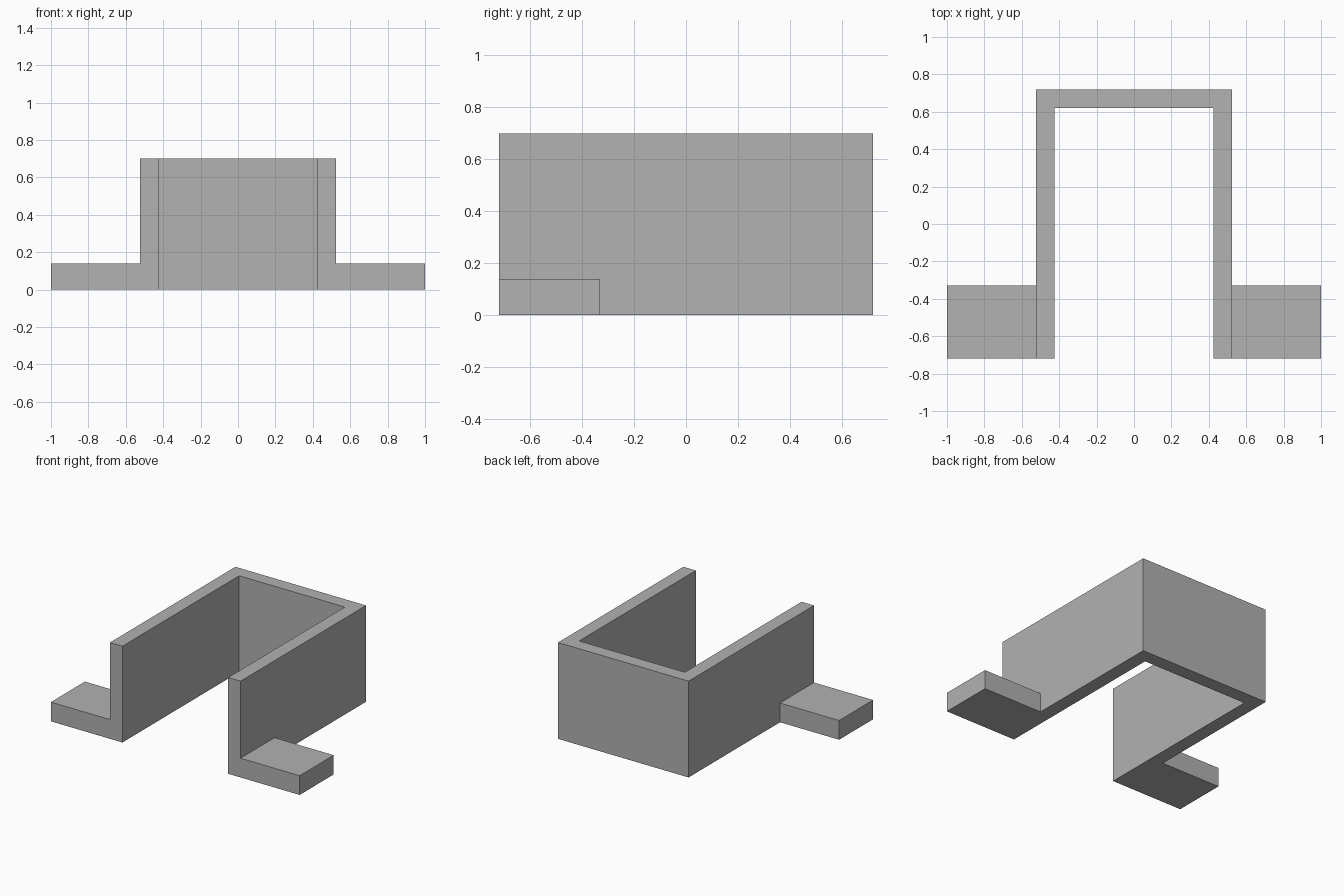
import bpy
import bmesh
import math

cube = bpy.data.objects.get("Cube")
if cube:
    bpy.data.objects.remove(cube, do_unlink=True)

# Main dimensions
INNER, OUTER, TIP = 0.425, 0.525, 1.0
FRONT, TAB_BACK, INNER_BACK, BACK = -0.72, -0.33, 0.62, 0.72
TAB_HEIGHT, WALL_HEIGHT = 0.14, 0.70

grey = bpy.data.materials.new("plain_grey")
grey.use_nodes = True
colour = (0.445, 0.445, 0.445, 1)
grey.diffuse_color = colour
grey.node_tree.nodes["Principled BSDF"].inputs["Base Color"].default_value = colour

bm = bmesh.new()


def add_quad(x0, x1, y0, y1):
    corners = [(x0, y0), (x1, y0), (x1, y1), (x0, y1)]
    return bm.faces.new([bm.verts.new((x, y, 0)) for x, y in corners])


def raise_faces(faces, height):
    result = bmesh.ops.extrude_face_region(bm, geom=faces)["geom"]
    bmesh.ops.translate(bm, vec=(0, 0, height),
                        verts=[g for g in result if isinstance(g, bmesh.types.BMVert)])
    return [g for g in result if isinstance(g, bmesh.types.BMFace)]


# Footprint: side walls, mounting tabs and back wall
for side in (-1, 1):
    for y0, y1 in ((FRONT, TAB_BACK), (TAB_BACK, INNER_BACK), (INNER_BACK, BACK)):
        add_quad(*sorted((side * INNER, side * OUTER)), y0, y1)
    add_quad(*sorted((side * OUTER, side * TIP)), FRONT, TAB_BACK)
add_quad(-INNER, INNER, INNER_BACK, BACK)
bmesh.ops.remove_doubles(bm, verts=bm.verts[:], dist=0.0001)

# Raise everything to tab height, then only the walls to full height
top = raise_faces(bm.faces[:], TAB_HEIGHT)
walls = [f for f in top if abs(f.calc_center_median().x) < OUTER]
raise_faces(walls, WALL_HEIGHT - TAB_HEIGHT)
bmesh.ops.delete(bm, geom=[f for f in walls if f.is_valid], context="FACES")

# Merge coplanar faces into clean flat sides
bmesh.ops.recalc_face_normals(bm, faces=bm.faces[:])
bmesh.ops.dissolve_limit(bm, angle_limit=math.radians(1),
                         verts=bm.verts[:], edges=bm.edges[:])

mesh = bpy.data.meshes.new("mounting_bracket")
bm.to_mesh(mesh)
bm.free()
mesh.materials.append(grey)
bracket = bpy.data.objects.new("mounting_bracket", mesh)
bpy.context.collection.objects.link(bracket)
